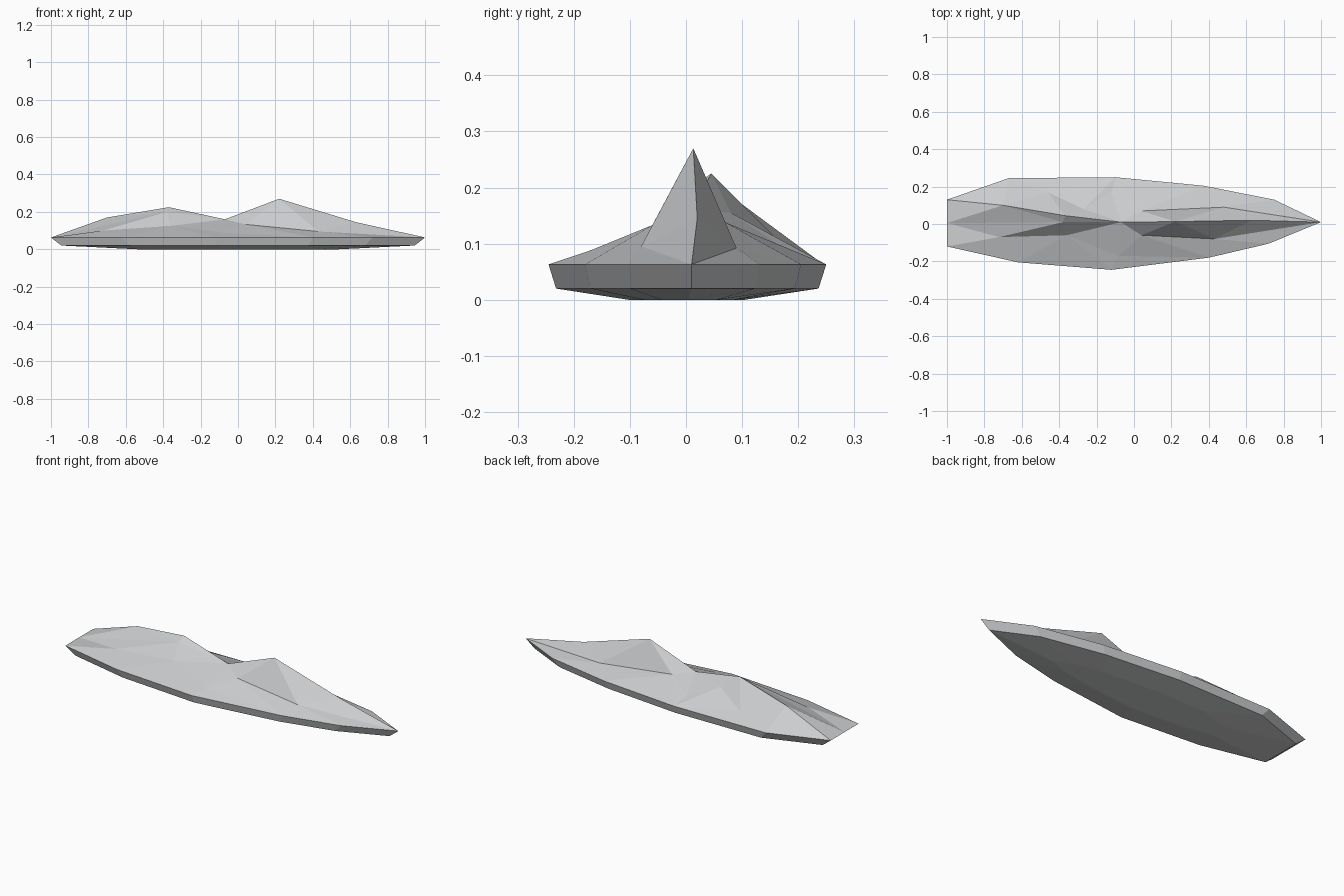
import bpy
import bmesh
from mathutils import Vector
from mathutils.geometry import delaunay_2d_cdt

default_cube = bpy.data.objects.get("Cube")
if default_cube:
    bpy.data.objects.remove(default_cube, do_unlink=True)

# One flat stone colour
STONE = (0.6, 0.61, 0.62, 1.0)
stone = bpy.data.materials.new("stone grey")
stone.use_nodes = True
stone.diffuse_color = STONE
shader = next(n for n in stone.node_tree.nodes if n.type == "BSDF_PRINCIPLED")
shader.inputs["Base Color"].default_value = STONE
shader.inputs["Roughness"].default_value = 0.9

# Waterline outline, counter-clockwise from the pointed end
RIM_HEIGHT = 0.063
outline = [(1, .01), (.75, .13), (.37, .205), (-.1, .25), (-.67, .245),
           (-1, .13), (-1, .005), (-1, -.12), (-.62, -.205),
           (-.12, -.245), (.4, -.18), (.72, -.105)]

# Named summits, saddles and foothills of the rocky top
peaks = {
    "tall summit": (.22, .013, .27),
    "tall shoulder": (.63, .02, .145),
    "saddle": (-.07, .01, .16),
    "low summit": (-.37, .045, .225),
    "low shoulder": (-.7, .1, .17),
    "low ledge": (-.38, .01, .2),
    "low front foot": (-.72, -.07, .1),
    "mid front foot": (-.36, -.06, .125),
    "low back spur": (-.27, .08, .155),
    "saddle front foot": (.04, -.06, .133),
    "saddle back foot": (.04, .07, .138),
    "tall front foot": (.43, -.08, .095),
    "tall back foot": (.48, .09, .092),
    "front slope": (-.08, -.17, .088),
    "back slope": (-.12, .17, .095),
    "far back slope": (-.46, .17, .1),
}

# Crease lines that must stay as edges
creases = [
    ["tall shoulder", "tall summit", "saddle", "low summit", "low shoulder"],
    ["saddle", "low ledge", "low summit", "low back spur"],
    ["low ledge", "low front foot", "mid front foot", "saddle"],
    ["saddle", "saddle front foot", "tall front foot"],
    ["saddle", "saddle back foot", "tall back foot"],
    ["tall summit", "saddle front foot"],
    ["tall summit", "saddle back foot"],
    ["tall summit", "tall front foot", "tall shoulder"],
    ["tall summit", "tall back foot", "tall shoulder"],
]
TIP, STERN = 0, 6
to_rim = [("tall shoulder", TIP), ("tall front foot", TIP),
          ("tall back foot", TIP), ("low shoulder", STERN),
          ("low ledge", STERN), ("low front foot", STERN)]


def make_object(name, bm):
    bmesh.ops.recalc_face_normals(bm, faces=bm.faces)
    mesh = bpy.data.meshes.new(name)
    bm.to_mesh(mesh)
    bm.free()
    mesh.materials.append(stone)
    obj = bpy.data.objects.new(name, mesh)
    bpy.context.collection.objects.link(obj)
    return obj


def ring(bm, scale_x, scale_y, height):
    return [bm.verts.new((x * scale_x, y * scale_y, height)) for x, y in outline]


def bridge(bm, lower, upper):
    count = len(lower)
    for i in range(count):
        j = (i + 1) % count
        bm.faces.new((lower[i], lower[j], upper[j], upper[i]))


# Rocky top: triangulate the summits inside the outline
rim_count = len(outline)
index = {name: rim_count + i for i, name in enumerate(peaks)}
points = [Vector((x, y, RIM_HEIGHT)) for x, y in outline]
points += [Vector(p) for p in peaks.values()]
edges = [(i, (i + 1) % rim_count) for i in range(rim_count)]
for line in creases:
    edges += [(index[a], index[b]) for a, b in zip(line, line[1:])]
edges += [(index[name], end) for name, end in to_rim]
flat, _, triangles, sources, _, _ = delaunay_2d_cdt(
    [p.xy for p in points], edges, [], 1, 0.00001)

bm = bmesh.new()
verts = []
for position, origin in zip(flat, sources):
    if origin:
        height = points[origin[0]].z
    else:
        # a crossing of two creases takes the height of its nearest point
        height = min(points, key=lambda p: (p.xy - position).length).z
    verts.append(bm.verts.new((position.x, position.y, height)))
for triangle in triangles:
    bm.faces.new([verts[i] for i in triangle])
make_object("rocky_top", bm)
top = bpy.data.objects["rocky_top"]
if top.data.polygons[0].normal.z < 0:
    top.data.flip_normals()

# Base: a bevelled rim narrowing to a shallow keel
bm = bmesh.new()
keel = ring(bm, 0.54, 0.42, 0.0)
belly = ring(bm, 0.945, 0.945, 0.02)
rim = ring(bm, 1, 1, RIM_HEIGHT)
bridge(bm, keel, belly)
bridge(bm, belly, rim)
bm.faces.new(keel)
make_object("rock_base", bm)
